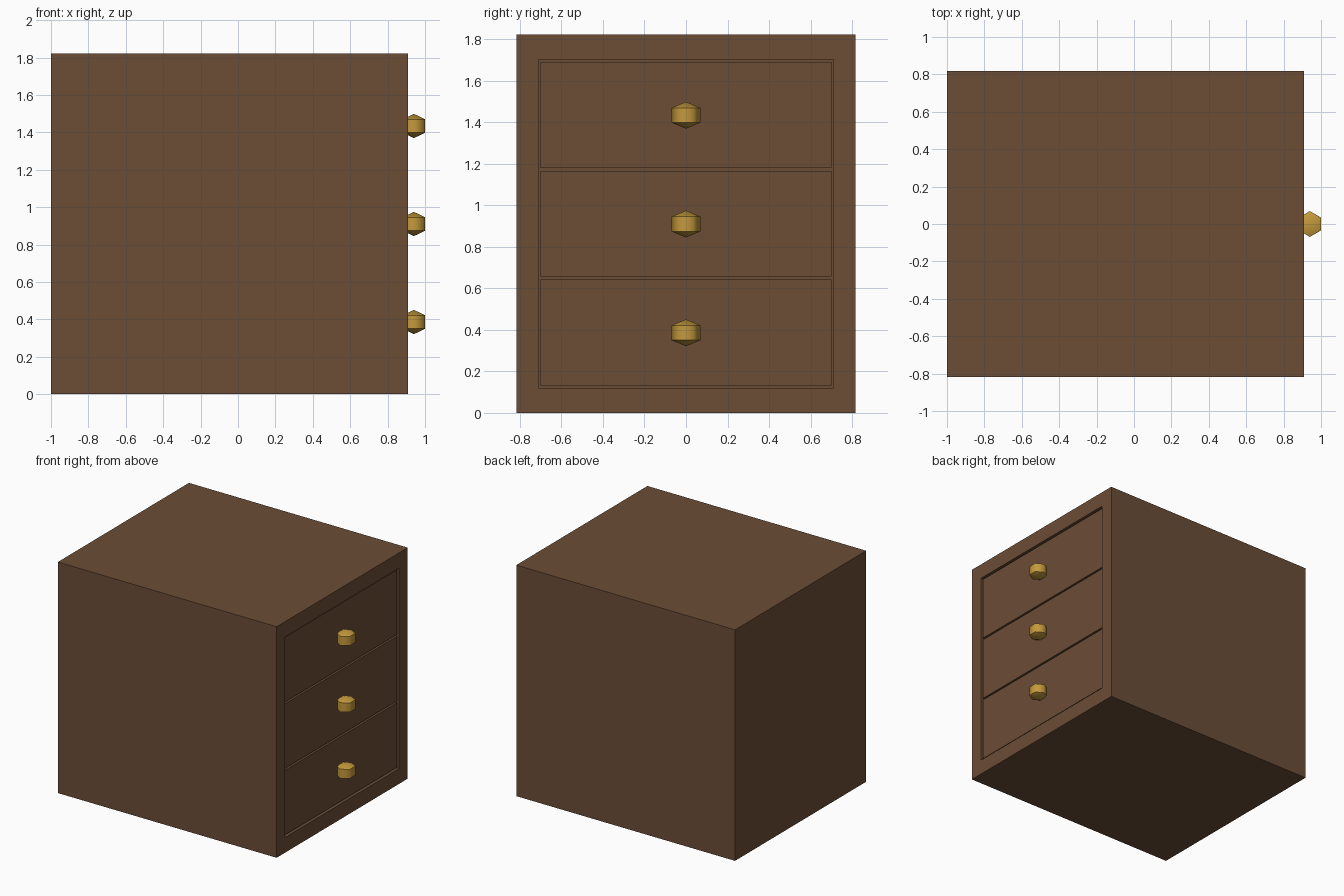
import bpy, bmesh, math
from mathutils import Matrix

if "Cube" in bpy.data.objects:
    bpy.data.objects.remove(bpy.data.objects["Cube"])


def material(name, rgb):
    m = bpy.data.materials.new(name)
    m.diffuse_color = (*rgb, 1.0)
    m.use_nodes = True
    m.node_tree.nodes["Principled BSDF"].inputs["Base Color"].default_value = m.diffuse_color
    return m


wood = material("dark_wood", (0.15, 0.075, 0.037))
brass = material("brass", (0.55, 0.32, 0.045))


def finish(bm, name, mat):
    mesh = bpy.data.meshes.new(name)
    bm.to_mesh(mesh)
    bm.free()
    mesh.materials.append(mat)
    ob = bpy.data.objects.new(name, mesh)
    bpy.context.collection.objects.link(ob)
    return ob


def box(x0, x1, y0, y1, z0, z1):
    bm = bmesh.new()
    mat = Matrix.Translation(((x0 + x1) / 2, (y0 + y1) / 2, (z0 + z1) / 2)) \
        @ Matrix.Diagonal((x1 - x0, y1 - y0, z1 - z0, 1))
    bmesh.ops.create_cube(bm, size=1, matrix=mat)
    bm.normal_update()
    return bm


# Cabinet body with a deep opening on the +x side
FRONT = 0.909
bm = box(-1, FRONT, -0.817, 0.817, 0, 1.822)
face = max(bm.faces, key=lambda f: f.normal.x)
bmesh.ops.inset_individual(bm, faces=[face], thickness=0.105)
for v in face.verts:
    v.co.y = math.copysign(0.71, v.co.y)
    v.co.z = 1.702 if v.co.z > 0.9 else 0.12
bm.normal_update()
bmesh.ops.inset_individual(bm, faces=[face], thickness=0)
for v in face.verts:
    v.co.x = -0.9
bm.normal_update()
finish(bm, "cabinet_body", wood)


def knob(name, cx, cz, r=0.069, ring=0.036, pole=0.065):
    # Six-sided vertical knob with shallow pointed caps, flat side outward
    bm = bmesh.new()
    rows = []
    for z in (-ring, ring):
        rows.append([bm.verts.new((cx + r * math.cos(math.radians(30 + 60 * i)),
                                   r * math.sin(math.radians(30 + 60 * i)),
                                   cz + z)) for i in range(6)])
    low = bm.verts.new((cx, 0, cz - pole))
    top = bm.verts.new((cx, 0, cz + pole))
    for i in range(6):
        j = (i + 1) % 6
        bm.faces.new((rows[0][i], rows[0][j], rows[1][j], rows[1][i]))
        bm.faces.new((rows[1][i], rows[1][j], top))
        bm.faces.new((rows[0][j], rows[0][i], low))
    bmesh.ops.recalc_face_normals(bm, faces=bm.faces)
    ob = finish(bm, name, brass)
    bpy.ops.object.select_all(action='DESELECT')
    ob.select_set(True)
    bpy.context.view_layer.objects.active = ob
    bpy.ops.object.shade_smooth_by_angle(angle=math.radians(60.5))


# Three drawers, slightly recessed, each with one knob
for label, z in (("lower", 0.387), ("middle", 0.911), ("upper", 1.435)):
    finish(box(-0.88, 0.899, -0.70, 0.70, z - 0.255, z + 0.255),
           label + "_drawer", wood)
    knob(label + "_knob", 1 - 0.069 * math.cos(math.radians(30)), z - 0.001)
